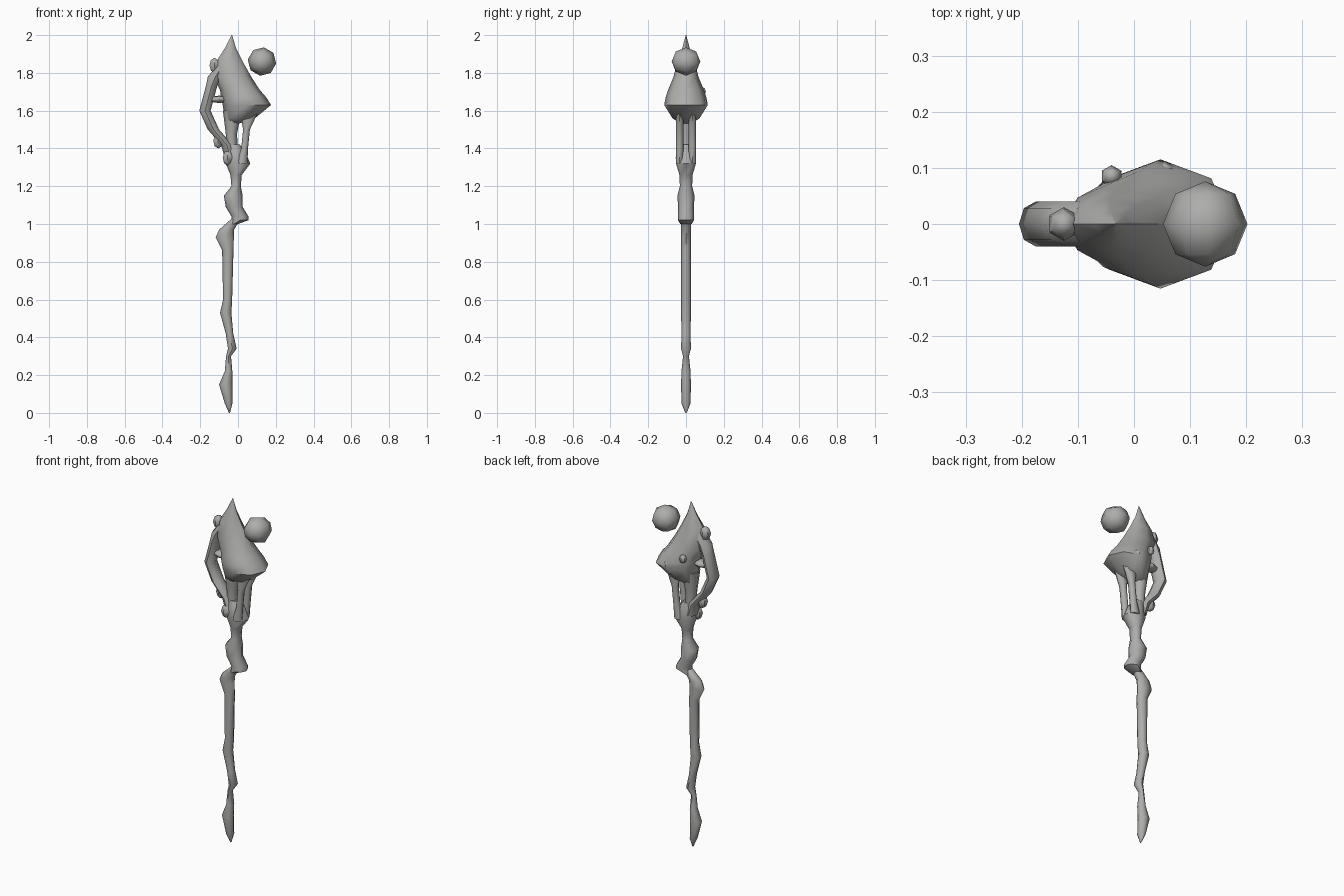
import bpy
import math

cube = bpy.data.objects.get("Cube")
if cube:
    bpy.data.objects.remove(cube, do_unlink=True)

# One weathered grey for the whole staff
grey = bpy.data.materials.new("weathered grey")
grey.use_nodes = True
grey.diffuse_color = (.42, .42, .41, 1)
shader = grey.node_tree.nodes["Principled BSDF"]
shader.inputs["Base Color"].default_value = grey.diffuse_color


def finish(obj):
    """Give an object its material and soften all but its hard edges."""
    obj.data.materials.append(grey)
    bpy.ops.object.select_all(action="DESELECT")
    obj.select_set(True)
    bpy.context.view_layer.objects.active = obj
    bpy.ops.object.shade_smooth_by_angle(angle=math.radians(50))


def loft(name, levels, depth_rule, offset=0, sides=8):
    """Skin level rings given as height, centre and half width.

    The half depth of each ring follows from depth_rule(height, half_width).
    """
    verts, faces = [], []
    for height, centre, width in levels:
        depth = depth_rule(height, width)
        for step in range(sides):
            angle = math.tau * step / sides
            verts.append((centre + width * math.cos(angle),
                          offset + depth * math.sin(angle), height))
    for start in range(0, len(verts) - sides, sides):
        for step in range(sides):
            following = (step + 1) % sides
            faces.append((start + step, start + following,
                          start + sides + following, start + sides + step))
    faces.append(tuple(reversed(range(sides))))
    faces.append(tuple(range(len(verts) - sides, len(verts))))
    mesh = bpy.data.meshes.new(name)
    mesh.from_pydata(verts, [], faces)
    obj = bpy.data.objects.new(name, mesh)
    bpy.context.collection.objects.link(obj)
    finish(obj)


def ball(name, place, size, segments, turn=(0, 0, 0)):
    """Add a coarse faceted ball or ellipsoid."""
    bpy.ops.mesh.primitive_uv_sphere_add(segments=segments, ring_count=4,
                                         location=place, rotation=turn)
    obj = bpy.context.object
    obj.name = name
    obj.scale = size
    finish(obj)


# Crooked lower shaft, thin from front to back
loft("lower_shaft", [
    (0, -.045, .003), (.05, -.05, .02), (.15, -.065, .035), (.22, -.05, .02),
    (.3, -.05, .013), (.34, -.03, .023), (.42, -.045, .02), (.53, -.065, .03),
    (.6, -.055, .024), (.86, -.054, .03), (.93, -.07, .048), (.97, -.06, .04),
    (1.04, 0, .02),
], lambda height, width: min(width * 1.2, .026))

# Upper shaft with its knuckles
loft("upper_shaft", [
    (1, -.02, .02), (1.02, .01, .045), (1.04, .01, .045), (1.09, -.02, .045),
    (1.15, -.025, .05), (1.2, -.01, .025), (1.26, -.01, .03), (1.32, 0, .065),
    (1.38, -.01, .05), (1.42, -.02, .03),
], lambda height, width: .02 + width / 2)

# Branches that hold the head
loft("outer_left_branch", [
    (1.35, -.04, .03), (1.42, -.06, .03), (1.5, -.13, .03), (1.6, -.175, .03),
    (1.73, -.14, .03), (1.78, -.12, .04), (1.84, -.08, .03),
], lambda height, width: .04)
loft("middle_branch", [(1.36, -.03, .03), (1.48, -.035, .03), (1.6, -.03, .05)],
     lambda height, width: width * 1.1)
for side, offset in (("front", -.034), ("back", .034)):
    loft(side + "_right_branch",
         [(1.32, .02, .03), (1.4, .035, .018), (1.5, .045, .018), (1.6, .06, .05)],
         lambda height, width: .02, offset)

# Swollen pointed head, flatter towards its tip
loft("pointed_head", [
    (1.53, -.03, .03), (1.56, .01, .08), (1.63, .047, .128), (1.67, .03, .12),
    (1.71, .01, .105), (1.78, -.03, .1), (1.86, -.045, .07), (1.93, -.04, .03),
    (2, -.033, .002),
], lambda height, width: width * (.9 if height < 1.72 else .66))

# Web joining the outer branch to the head, then the knots and burrs
knot_size = (.03, .03, .04)
burr_size = (.02, .02, .025)
for name, place, size in (
    ("left_web", (-.1, 0, 1.66), (.06, .04, .02)),
    ("upper_left_knot", (-.125, 0, 1.84), knot_size),
    ("branch_knot", (-.105, 0, 1.44), knot_size),
    ("neck_knot", (-.055, -.025, 1.35), knot_size),
    ("back_burr", (-.04, .085, 1.7), burr_size),
    ("lower_back_burr", (.055, .092, 1.64), burr_size),
):
    ball(name, place, size, 6)

# Floating orb, its poles facing front and back
ball("floating_orb", (.127, 0, 1.86), (.076, .076, .076), 8,
     (math.pi / 2, math.radians(8), 0))
